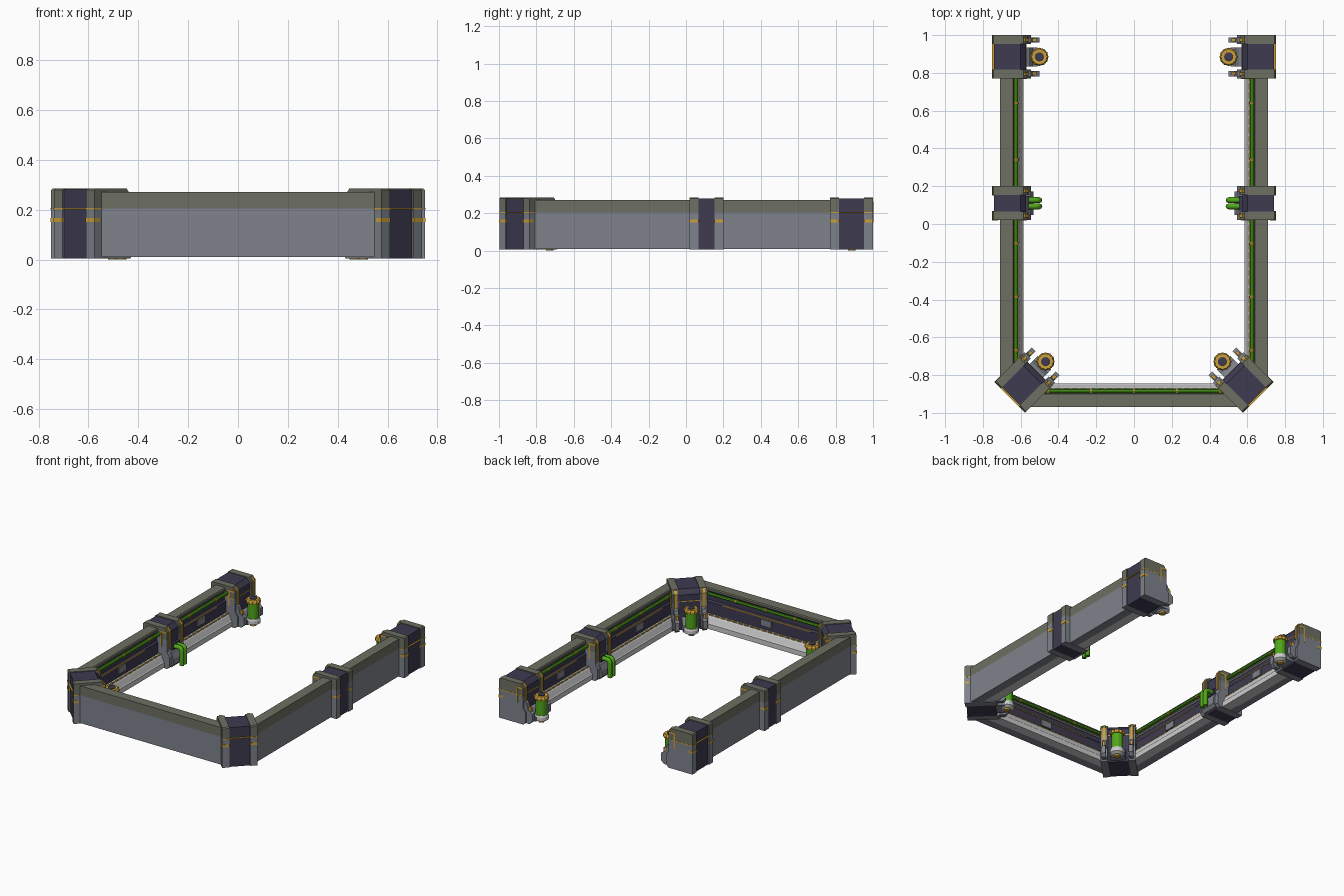
import bpy, bmesh
from math import radians, cos, sin, pi
from mathutils import Matrix, Vector

if "Cube" in bpy.data.objects:
    bpy.data.objects.remove(bpy.data.objects["Cube"])


def material(name, r, g, b):
    m = bpy.data.materials.new(name)
    m.diffuse_color = (r, g, b, 1)
    m.use_nodes = True
    m.node_tree.nodes["Principled BSDF"].inputs["Base Color"].default_value = m.diffuse_color
    return m


GREY = material("steel_grey", .21, .225, .26)
OLIVE = material("olive_grey", .155, .16, .125)
DARK = material("dark_violet", .047, .043, .08)
SILVER = material("silver", .6, .6, .62)
GOLD = material("gold", .6, .35, .04)
GREEN = material("green", .08, .38, .01)


class Module:
    """Local frame: u = depth from the outer face inwards, v = along the wall, z up."""

    def __init__(self, x, y, angle, deeper=0.0):
        self.m = Matrix.Translation((x, y, 0)) @ Matrix.Rotation(radians(angle), 4, 'Z')
        self.deeper = deeper

    def at(self, u, v, z):
        return self.m @ Vector((u + (self.deeper if u > .1 else 0), v, z))

    def finish(self, name, bm, mat):
        bmesh.ops.recalc_face_normals(bm, faces=bm.faces)
        me = bpy.data.meshes.new(name)
        bm.to_mesh(me)
        bm.free()
        me.materials.append(mat)
        ob = bpy.data.objects.new(name, me)
        bpy.context.collection.objects.link(ob)
        return ob

    def prism(self, name, profile, spans, mat):
        """Extrude a (u, z) profile over each (v0, v1) span."""
        bm = bmesh.new()
        n = len(profile)
        for v0, v1 in spans:
            a = [bm.verts.new(self.at(u, v0, z)) for u, z in profile]
            b = [bm.verts.new(self.at(u, v1, z)) for u, z in profile]
            bm.faces.new(a)
            bm.faces.new(b[::-1])
            for i in range(n):
                j = (i + 1) % n
                bm.faces.new((a[i], b[i], b[j], a[j]))
        return self.finish(name, bm, mat)

    def box(self, name, u0, u1, z0, z1, spans, mat):
        return self.prism(name, [(u0, z0), (u0, z1), (u1, z1), (u1, z0)], spans, mat)

    def lathe(self, name, u, v, steps, mat, n=16, scallop=0.0):
        """Revolve (radius, z) steps round a vertical axis."""
        bm = bmesh.new()
        c = self.at(u, v, 0)
        rings = []
        for r, z in steps:
            ring = []
            for i in range(n):
                rr = r * (1 - scallop * (i % 2))
                t = 2 * pi * i / n
                ring.append(bm.verts.new(c + Vector((rr * cos(t), rr * sin(t), z))))
            rings.append(ring)
        bm.faces.new(rings[0])
        bm.faces.new(rings[-1])
        for a, b in zip(rings, rings[1:]):
            for i in range(n):
                j = (i + 1) % n
                bm.faces.new((a[i], a[j], b[j], b[i]))
        return self.finish(name, bm, mat)

    def tube(self, name, points, r, mat):
        cu = bpy.data.curves.new(name, 'CURVE')
        cu.dimensions = '3D'
        cu.bevel_depth, cu.bevel_resolution, cu.use_fill_caps = r, 2, True
        sp = cu.splines.new('POLY')
        sp.points.add(len(points) - 1)
        for p, q in zip(sp.points, points):
            p.co = (*self.at(*q), 1)
        cu.materials.append(mat)
        ob = bpy.data.objects.new(name, cu)
        bpy.context.collection.objects.link(ob)
        bpy.ops.object.select_all(action='DESELECT')
        ob.select_set(True)
        bpy.context.view_layer.objects.active = ob
        bpy.ops.object.convert(target='MESH')


def circle(u, z, r, n=8):
    return [(u + r * cos(2 * pi * i / n), z + r * sin(2 * pi * i / n)) for i in range(n)]


def wall(x, y, angle, length):
    w, h = Module(x, y, angle), length / 2
    full = [(-h, h)]
    # outer skin, overhanging cap, recessed panel and sloped plinth
    w.box("wall_skin", 0, .06, .01, .205, full, GREY)
    w.prism("wall_cap", [(0, .205), (0, .27), (.07, .27), (.075, .263), (.075, .25),
                         (.06, .235), (.06, .205)], full, OLIVE)
    w.prism("wall_panel", [(.055, .09), (.055, .228), (.066, .215), (.066, .185),
                           (.076, .175), (.076, .09)], full, DARK)
    w.prism("wall_plinth", [(.05, .01), (.05, .095), (.098, .095), (.105, .085), (.12, .05),
                            (.125, .045), (.125, .01)], full, SILVER)
    # green conduit with gold clips
    w.prism("wall_pipe", circle(.086, .237, .0105), full, GREEN)
    k = max(2, round(length / .25))
    stops = [-h + length * (i + .5) / k for i in range(k)]
    w.prism("pipe_clips", circle(.086, .237, .0135), [(s - .006, s + .006) for s in stops], GOLD)
    # dashed trim along the plinth and raised service plates
    d = int(length / .045)
    dashes = [(-h + length * i / d, -h + length * (i + .7) / d) for i in range(d)]
    w.box("plinth_trim", .09, .1, .093, .1, dashes, GOLD)
    w.box("service_plates", .07, .085, .12, .165, [(-.04, .04)], GREY)
    w.box("trim_strip", .07, .0785, .172, .178, [(-h * .6, h * .6)], GOLD)


def pillar(x, y, angle, half, frame, deeper=0.0, canister=True):
    p = Module(x, y, angle, deeper)
    inner = half - frame
    frames = [(-half, -inner), (inner, half)]
    # dark core between two armoured frames
    p.prism("pillar_core", [(.008, .005), (.008, .28), (.15, .28), (.178, .25), (.178, .005)],
            [(-inner, inner)], DARK)
    p.prism("frame_lower", [(0, .005), (0, .205), (.187, .205), (.187, .12), (.205, .09),
                            (.205, .025), (.187, .005)], frames, GREY)
    p.prism("frame_upper", [(0, .205), (0, .278), (.007, .285), (.165, .285), (.187, .258),
                            (.187, .205)], frames, OLIVE)
    p.box("frame_patches", -.002, .03, .15, .167,
          [(-half - .001, -inner + .001), (inner - .001, half + .001)], GOLD)
    # gold strap and hook on the inner side of each frame
    mid = half - frame * .5
    strap = [(s * mid - .009, s * mid + .009) for s in (-1, 1)]
    p.prism("frame_straps", [(.168, .283), (.187, .255), (.187, .14), (.194, .14), (.194, .26),
                             (.175, .285)], strap, GOLD)
    p.prism("frame_hooks", [(.135, .15), (.135, .262), (.184, .262), (.184, .25), (.145, .25),
                            (.145, .15)], [(-half - .002, -half + .01), (half - .01, half + .002)], GOLD)
    # foot brackets reaching inwards
    g = half - .025
    feet = [(s * g - .014, s * g + .014) for s in (-1, 1)]
    if canister:
        p.box("gold_band", -.002, .18, .2015, .2075, [(-half - .001, half + .001)], GOLD)
        p.prism("foot_brackets", [(.18, .015), (.18, .17), (.205, .155), (.218, .11), (.25, .088),
                                  (.25, .035), (.228, .015)], feet, GREY)
        p.box("bracket_caps", .2, .235, .1, .128, [(a + .006, b - .006) for a, b in feet], GOLD)
        p.prism("canister_seat", [(.17, .015), (.17, .1), (.195, .085), (.215, .05), (.24, .045),
                                  (.24, .015)], [(-inner * .75, inner * .75)], GREY)
        # canister: gold foot, grey cup, green body, scalloped gold lid
        p.lathe("canister_foot", .249, 0, [(.02, 0), (.02, .014)], GOLD)
        p.lathe("canister_cup", .249, 0, [(.03, .012), (.047, .022), (.047, .045), (.042, .057)], SILVER)
        p.lathe("canister_body", .249, 0, [(.038, .055), (.038, .167)], GREEN)
        p.lathe("canister_lid", .249, 0, [(.047, .163), (.049, .168), (.049, .178), (.042, .188)],
                GOLD, 24, .09)
        p.lathe("canister_plug", .249, 0, [(.024, .186), (.024, .192), (.018, .195)], DARK)
    else:
        p.prism("pillar_foot", [(.17, .01), (.17, .12), (.2, .11), (.218, .07), (.218, .03),
                                (.2, .01)], [(-inner - .02, inner + .02)], GREY)
        # twin drain elbows
        for s in (-1, 1):
            v = s * .0165
            p.tube("drain_elbow", [(.16, v, .14), (.23, v, .14), (.24, v, .137), (.246, v, .13),
                                   (.249, v, .12), (.249, v, .02)], .0155, GREEN)
        p.box("elbow_collar", .17, .195, .118, .162, [(-.038, .038)], DARK)


# side walls and pillars, left then right (right is the left turned half round)
for s, a in ((-1, 0), (1, 180)):
    wall(s * .71, .49, a, .6)
    wall(s * .71, -.385, a, .85)
    pillar(s * .75, .885, a, .1145, .047)
    pillar(s * .75, .11, a, .09, .047, canister=False)

# front wall and the two diagonal corner pillars
wall(0, -.97, 90, 1.14)
pillar(-.657, -.917, 45, .1145, .047, deeper=.018)
pillar(.657, -.917, 135, .1145, .047, deeper=.018)
